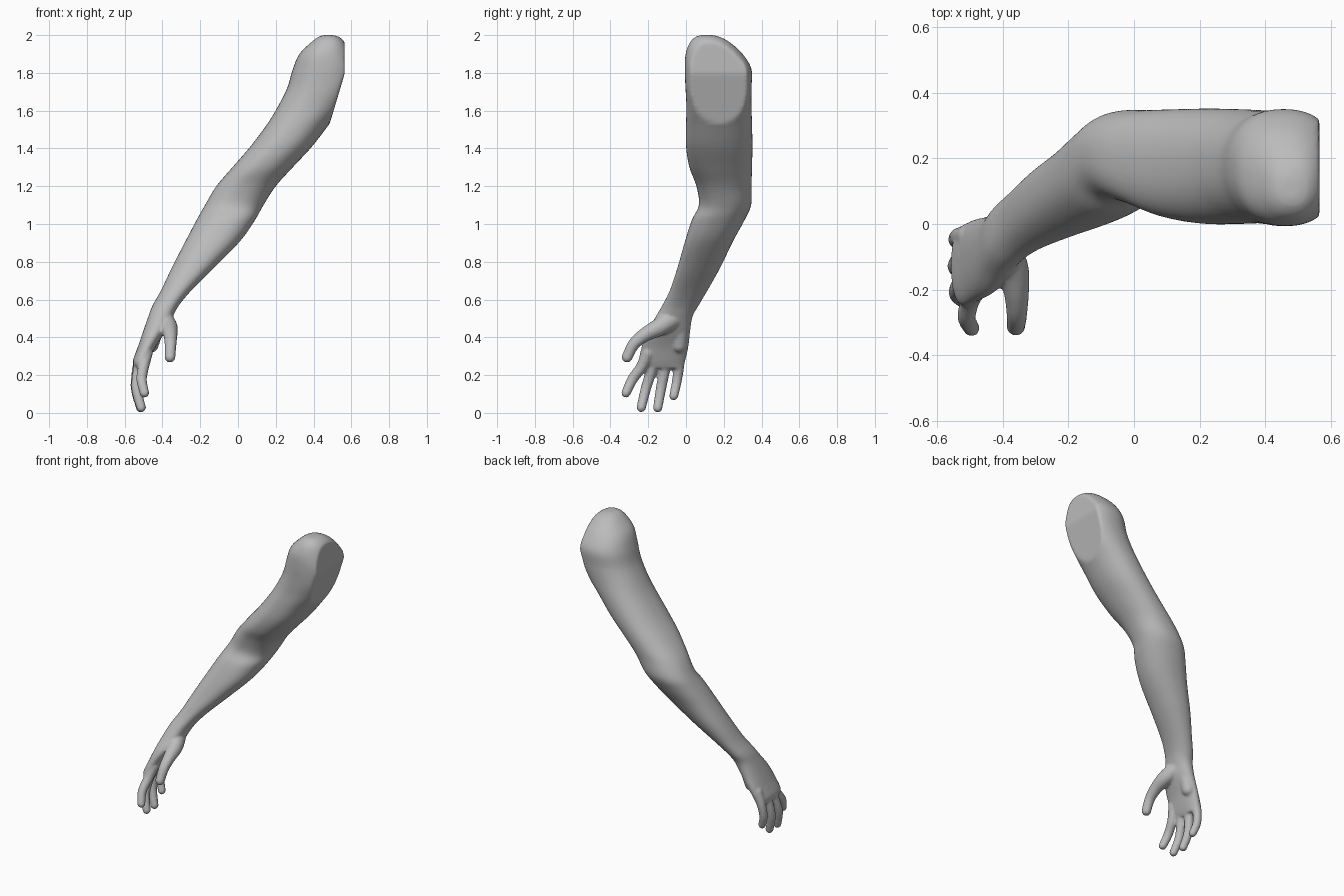
import bpy, bmesh, math
from mathutils import Vector, Matrix


def smooth_path(keys, steps):
    """Catmull-Rom interpolation of equally long tuples."""
    keys = [Vector(k) for k in keys]
    out = []
    for i in range(len(keys) - 1):
        a, b, c, d = (keys[max(i - 1, 0)], keys[i], keys[i + 1], keys[min(i + 2, len(keys) - 1)])
        for s in range(steps):
            t = s / steps
            out.append(0.5 * (2 * b + (c - a) * t + (2 * a - 5 * b + 4 * c - d) * t ** 2
                              + (3 * b - a - 3 * c + d) * t ** 3))
    return out + [keys[-1]]


def loft(bm, rings, sides=40, power=2.25):
    """Skin rounded sections given as (z, x min, x max, y min, y max)."""
    loops = []
    for z, x0, x1, y0, y1 in rings:
        limit = min(0.565, 0.485 + 0.3 * (z - 1.53))  # flat cut at the shoulder
        loop = []
        for k in range(sides):
            a = 2 * math.pi * k / sides
            c, s = math.cos(a), math.sin(a)
            x = (x0 + x1) / 2 + (x1 - x0) / 2 * math.copysign(abs(c) ** (2 / power), c)
            y = (y0 + y1) / 2 + (y1 - y0) / 2 * math.copysign(abs(s) ** (2 / power), s)
            if z > 1.45:
                x = min(x, limit)
            loop.append(bm.verts.new((x, y, z)))
        loops.append(loop)
    for lo, hi in zip(loops, loops[1:]):
        for k in range(sides):
            n = (k + 1) % sides
            bm.faces.new((lo[k], lo[n], hi[n], hi[k]))
    bm.faces.new(loops[0][::-1])
    bm.faces.new(loops[-1])


def digit(bm, keys):
    """Round limb from keys (x, y, z, radius)."""
    for p in smooth_path(keys, 9):
        bmesh.ops.create_icosphere(bm, subdivisions=3, radius=p[3],
                                   matrix=Matrix.Translation((p[0], p[1], p[2])))


bm = bmesh.new()

# Palm, wrist, forearm, elbow, upper arm and shoulder
sections = [
    (0.235, -0.545, -0.495, -0.225, -0.015),
    (0.27, -0.558, -0.475, -0.25, -0.005),
    (0.35, -0.53, -0.435, -0.235, 0.013),
    (0.43, -0.503, -0.385, -0.21, 0.022),
    (0.51, -0.475, -0.345, -0.16, 0.035),
    (0.57, -0.452, -0.312, -0.125, 0.068),
    (0.65, -0.407, -0.245, -0.085, 0.115),
    (0.77, -0.35, -0.124, -0.045, 0.182),
    (0.91, -0.278, 0.012, -0.005, 0.25),
    (1.02, -0.22, 0.09, 0.03, 0.31),
    (1.10, -0.175, 0.135, 0.068, 0.345),
    (1.20, -0.115, 0.20, 0.055, 0.347),
    (1.30, -0.03, 0.29, 0.018, 0.35),
    (1.41, 0.065, 0.392, 0.0, 0.352),
    (1.53, 0.155, 0.485, 0.0, 0.35),
    (1.62, 0.21, 0.56, 0.002, 0.347),
    (1.72, 0.26, 0.62, -0.003, 0.347),
    (1.82, 0.29, 0.63, -0.007, 0.347),
    (1.90, 0.325, 0.60, -0.002, 0.30),
    (1.96, 0.385, 0.567, 0.02, 0.235),
    (1.99, 0.425, 0.535, 0.05, 0.18),
    (2.0, 0.455, 0.50, 0.08, 0.14),
]
loft(bm, smooth_path(sections, 5))

# Thumb with the ball of the hand
digit(bm, [(-0.40, -0.07, 0.50, 0.055), (-0.368, -0.14, 0.455, 0.048),
           (-0.358, -0.215, 0.415, 0.038), (-0.357, -0.275, 0.365, 0.032),
           (-0.36, -0.312, 0.295, 0.029)])
# Heel of the palm
digit(bm, [(-0.435, -0.03, 0.45, 0.045), (-0.462, -0.035, 0.36, 0.042)])

# Index, middle, ring and little finger
digit(bm, [(-0.485, -0.20, 0.32, 0.035), (-0.50, -0.235, 0.245, 0.03),
           (-0.51, -0.285, 0.175, 0.028), (-0.495, -0.318, 0.105, 0.025)])
digit(bm, [(-0.50, -0.16, 0.32, 0.036), (-0.525, -0.18, 0.235, 0.03),
           (-0.537, -0.212, 0.13, 0.028), (-0.512, -0.237, 0.028, 0.025)])
digit(bm, [(-0.505, -0.10, 0.32, 0.036), (-0.53, -0.112, 0.235, 0.03),
           (-0.54, -0.132, 0.13, 0.028), (-0.515, -0.15, 0.027, 0.025)])
digit(bm, [(-0.505, -0.035, 0.32, 0.033), (-0.532, -0.038, 0.24, 0.028),
           (-0.54, -0.05, 0.16, 0.026), (-0.52, -0.065, 0.09, 0.024)])

mesh = bpy.data.meshes.new("arm")
bm.to_mesh(mesh)
bm.free()
arm = bpy.data.objects.new("arm", mesh)
bpy.context.collection.objects.link(arm)

# Fuse everything into one skin and relax it
remesh = arm.modifiers.new("fuse", 'REMESH')
remesh.mode = 'VOXEL'
remesh.voxel_size = 0.008
relax = arm.modifiers.new("relax", 'SMOOTH')
relax.factor = 0.5
relax.iterations = 4
fused = bpy.data.meshes.new_from_object(arm.evaluated_get(bpy.context.evaluated_depsgraph_get()))
arm.modifiers.clear()
arm.data = fused

skin = bpy.data.materials.new("plain grey")
skin.diffuse_color = (0.5, 0.5, 0.5, 1)
fused.materials.clear()
fused.materials.append(skin)

bpy.context.view_layer.objects.active = arm
arm.select_set(True)
bpy.ops.object.shade_smooth_by_angle(angle=math.radians(45))
